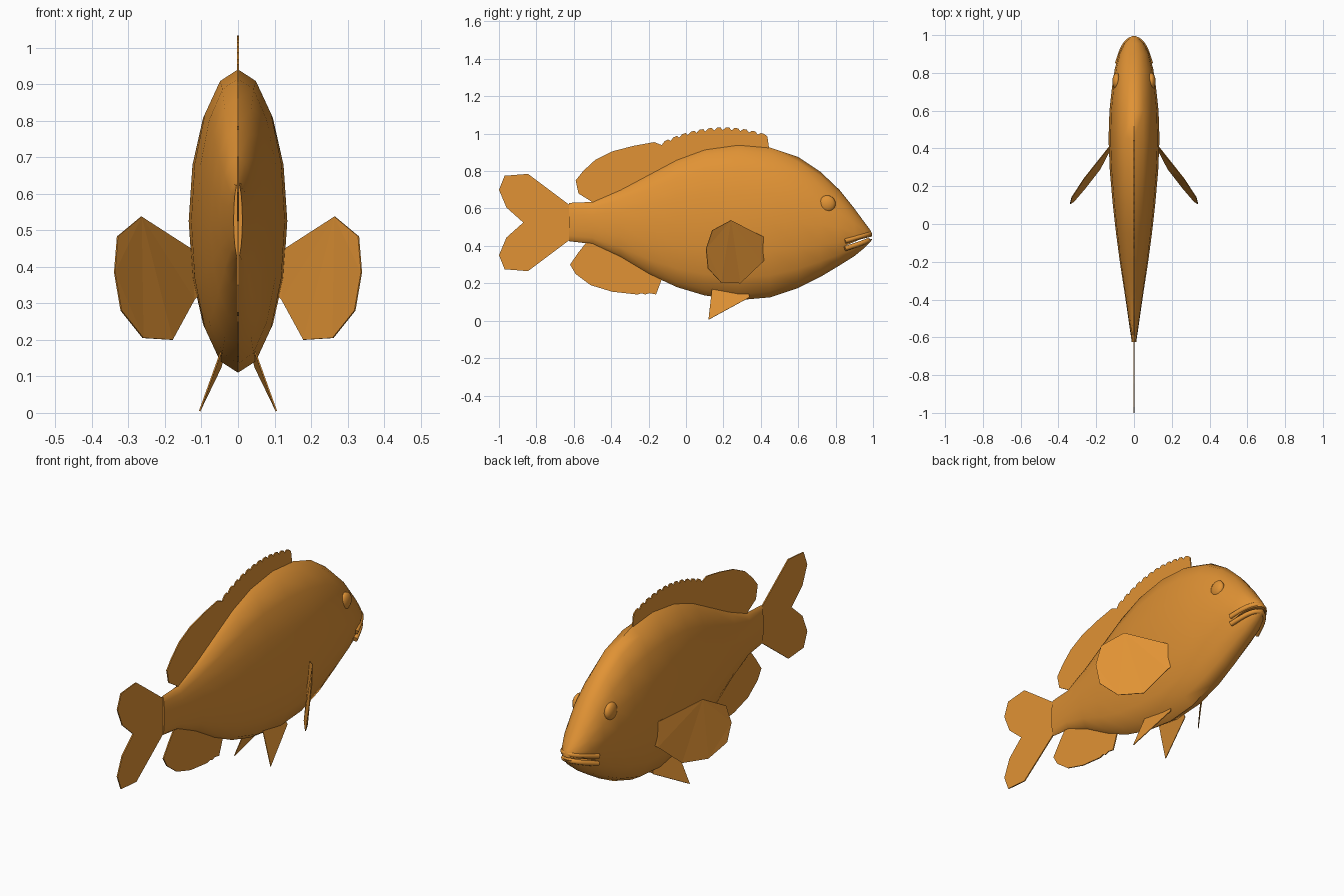
import bpy, bmesh, math
from mathutils import Vector

if "Cube" in bpy.data.objects:
    bpy.data.objects.remove(bpy.data.objects["Cube"])

orange = bpy.data.materials.new("orange_scales")
orange.use_nodes = True
orange.diffuse_color = (0.75, 0.29, 0.035, 1)
orange.node_tree.nodes["Principled BSDF"].inputs["Base Color"].default_value = (0.75, 0.29, 0.035, 1)


def finish(bm, name, smooth=None):
    """Turn a bmesh into a coloured object, optionally smooth shaded."""
    bmesh.ops.recalc_face_normals(bm, faces=bm.faces)
    mesh = bpy.data.meshes.new(name)
    bm.to_mesh(mesh)
    bm.free()
    mesh.materials.append(orange)
    obj = bpy.data.objects.new(name, mesh)
    bpy.context.collection.objects.link(obj)
    if smooth:
        select(obj)
        bpy.ops.object.shade_smooth_by_angle(angle=math.radians(smooth))
    return obj


def select(obj):
    bpy.ops.object.select_all(action='DESELECT')
    obj.select_set(True)
    bpy.context.view_layer.objects.active = obj


def plate(name, points, thickness=0.006):
    """Thin fin made from an outline, thickened evenly on both sides."""
    bm = bmesh.new()
    bm.faces.new([bm.verts.new(p) for p in points])
    bm.normal_update()
    face = bm.faces[:][0]
    n = face.normal.copy()
    for v in bm.verts:
        v.co -= n * thickness / 2
    top = bmesh.ops.extrude_face_region(bm, geom=[face], use_keep_orig=True)["geom"]
    for v in top:
        if isinstance(v, bmesh.types.BMVert):
            v.co += n * thickness
    bmesh.ops.triangulate(bm, faces=[f for f in bm.faces if len(f.verts) > 4])
    return finish(bm, name)


def flat_fin(name, outline):
    return plate(name, [(0, y, z) for y, z in outline])


# Body: elliptical rings as (y, top, bottom, half width)
SIDES = 16
rings = [(-0.625, .63, .425, .012), (-0.5, .635, .41, .03), (-0.35, .70, .34, .052),
         (-0.2, .78, .25, .075), (-0.05, .86, .18, .095), (0.1, .915, .135, .112),
         (0.28, .94, .11, .128), (0.45, .925, .125, .135), (0.6, .875, .175, .13),
         (0.72, .795, .235, .117), (0.82, .70, .295, .102), (0.9, .60, .345, .08),
         (0.955, .525, .39, .053), (0.985, .485, .42, .026), (0.995, .465, .435, .01)]
bm = bmesh.new()
loops = []
for y, top, low, w in rings:
    mid, h = (top + low) / 2, (top - low) / 2
    loops.append([bm.verts.new((w * math.sin(a), y, mid + h * math.cos(a)))
                  for a in (2 * math.pi * i / SIDES for i in range(SIDES))])
for a, b in zip(loops, loops[1:]):
    for i in range(SIDES):
        j = (i + 1) % SIDES
        bm.faces.new((a[i], a[j], b[j], b[i]))
bm.faces.new(loops[0])
bm.faces.new(loops[-1])
body = finish(bm, "body", 50)

# Mouth slit cut through the snout
slit = plate("mouth_cutter", [(-.2, y, z) for y, z in
                              [(.85, .40), (1.02, .443), (1.02, .457), (.93, .434)]], 0.001)
for v in slit.data.vertices:
    v.co.x = 0.2 if v.co.x > -.2 else -0.2
cut = body.modifiers.new("mouth", 'BOOLEAN')
cut.object = slit
cut.solver = 'EXACT'
select(body)
bpy.ops.object.modifier_apply(modifier="mouth")
bpy.data.objects.remove(slit)


# Lips: tapered tubes wrapped round the snout
def lip(name, path, radius):
    curve = bpy.data.curves.new(name, 'CURVE')
    curve.dimensions = '3D'
    curve.bevel_depth = radius
    curve.bevel_resolution = 2
    curve.use_fill_caps = True
    full = [(-x, y, z) for x, y, z in path] + [(x, y, z) for x, y, z in reversed(path[:-1])]
    spline = curve.splines.new('NURBS')
    spline.points.add(len(full) - 1)
    for p, co in zip(spline.points, full):
        p.co = (*co, 1)
    spline.order_u = 3
    spline.use_endpoint_u = True
    spline.resolution_u = 5
    obj = bpy.data.objects.new(name, curve)
    bpy.context.collection.objects.link(obj)
    select(obj)
    bpy.ops.object.convert(target='MESH')
    obj.data.materials.clear()
    obj.data.materials.append(orange)
    bpy.ops.object.shade_smooth_by_angle(angle=math.radians(50))


lip("upper_lip", [(.088, .85, .425), (.067, .92, .447), (.035, .97, .461), (0, .985, .466)], .013)
lip("lower_lip", [(.084, .85, .385), (.063, .92, .408), (.033, .965, .425), (0, .98, .430)], .013)

# Eyes: shallow domes on the sides of the head
for side, name in ((1, "left_eye"), (-1, "right_eye")):
    bm = bmesh.new()
    bmesh.ops.create_uvsphere(bm, u_segments=16, v_segments=10, radius=0.045)
    for v in bm.verts:
        v.co = Vector((side * (0.092 + v.co.x * 0.5), 0.755 + v.co.y, 0.625 + v.co.z))
    finish(bm, name, 60)

# Forked tail fin, mirrored about its middle height
MID = 0.525
half = [(-.58, .61), (-.625, .62), (-.845, .785), (-.97, .775), (-1, .70), (-.96, .605)]
flat_fin("tail_fin", half + [(-.87, MID)] + [(y, 2 * MID - z) for y, z in reversed(half)])

# Dorsal fin: smooth rear lobe and a toothed spiny front
TEETH = 12
spines = []
for i in range(TEETH):
    for part, drop in ((0, .014), (.35, 0), (.75, 0)):
        y = -.13 + .56 * (i + part) / TEETH
        spines.append((y, 1.033 - .08 * ((y - .2) / .33) ** 2 - drop))
flat_fin("dorsal_fin", [(-.45, .58), (-.51, .64), (-.575, .68), (-.59, .75), (-.55, .80),
                        (-.485, .86), (-.395, .905), (-.28, .935), (-.17, .955)]
         + spines + [(.435, .985), (.45, .88), (.2, .85), (-.1, .78), (-.3, .66)])

# Anal fin with a few small spines at its front
flat_fin("anal_fin", [(-.5, .46), (-.575, .365), (-.62, .30), (-.59, .25), (-.51, .19),
                      (-.395, .155), (-.26, .14), (-.235, .147), (-.22, .14), (-.195, .147),
                      (-.16, .14), (-.13, .22), (-.13, .28), (-.3, .37)])

# Paired fins
pectoral = [(.09, .44, .34), (.12, .405, .31), (.18, .29, .20), (.26, .187, .205), (.32, .117, .28),
            (.338, .107, .385), (.33, .14, .483), (.265, .24, .537), (.13, .41, .45), (.09, .45, .43)]
pelvic = [(.105, .12, .005), (.047, .34, .125), (.035, .33, .17), (.042, .14, .18)]
for side, word in ((1, "left"), (-1, "right")):
    plate(word + "_pectoral_fin", [(side * x, y, z) for x, y, z in pectoral], 0.004)
    plate(word + "_pelvic_fin", [(side * x, y, z) for x, y, z in pelvic], 0.004)
